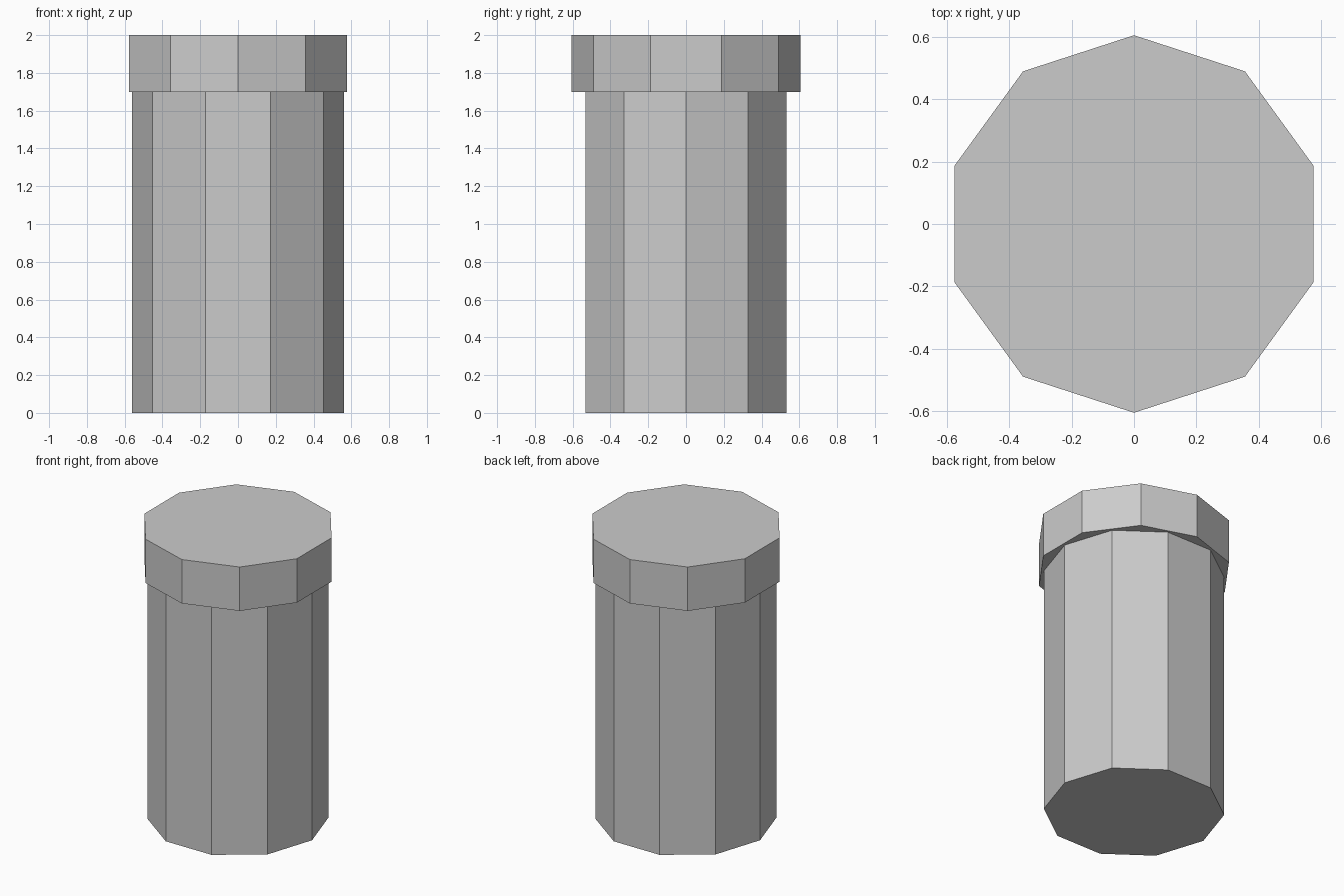
import bpy
from math import radians

cube = bpy.data.objects.get("Cube")
if cube:
    bpy.data.objects.remove(cube, do_unlink=True)

grey = bpy.data.materials.new("plain_grey")
grey.use_nodes = True
colour = (0.6, 0.6, 0.6, 1)
grey.diffuse_color = colour
grey.node_tree.nodes["Principled BSDF"].inputs["Base Color"].default_value = colour


def decagon_prism(name, radius, bottom, top, turn):
    """Flat-shaded ten-sided prism standing between two heights."""
    bpy.ops.mesh.primitive_cylinder_add(
        vertices=10, radius=radius, depth=top - bottom,
        location=(0, 0, (bottom + top) / 2))
    prism = bpy.context.object
    prism.name = name
    prism.rotation_euler.z = radians(turn)
    prism.data.materials.append(grey)
    return prism


# Shaft has corners on the x axis, the wider head has corners on the y axis
decagon_prism("shaft", 0.56, 0, 1.7, 90)
decagon_prism("head", 0.606, 1.7, 2, 0)
